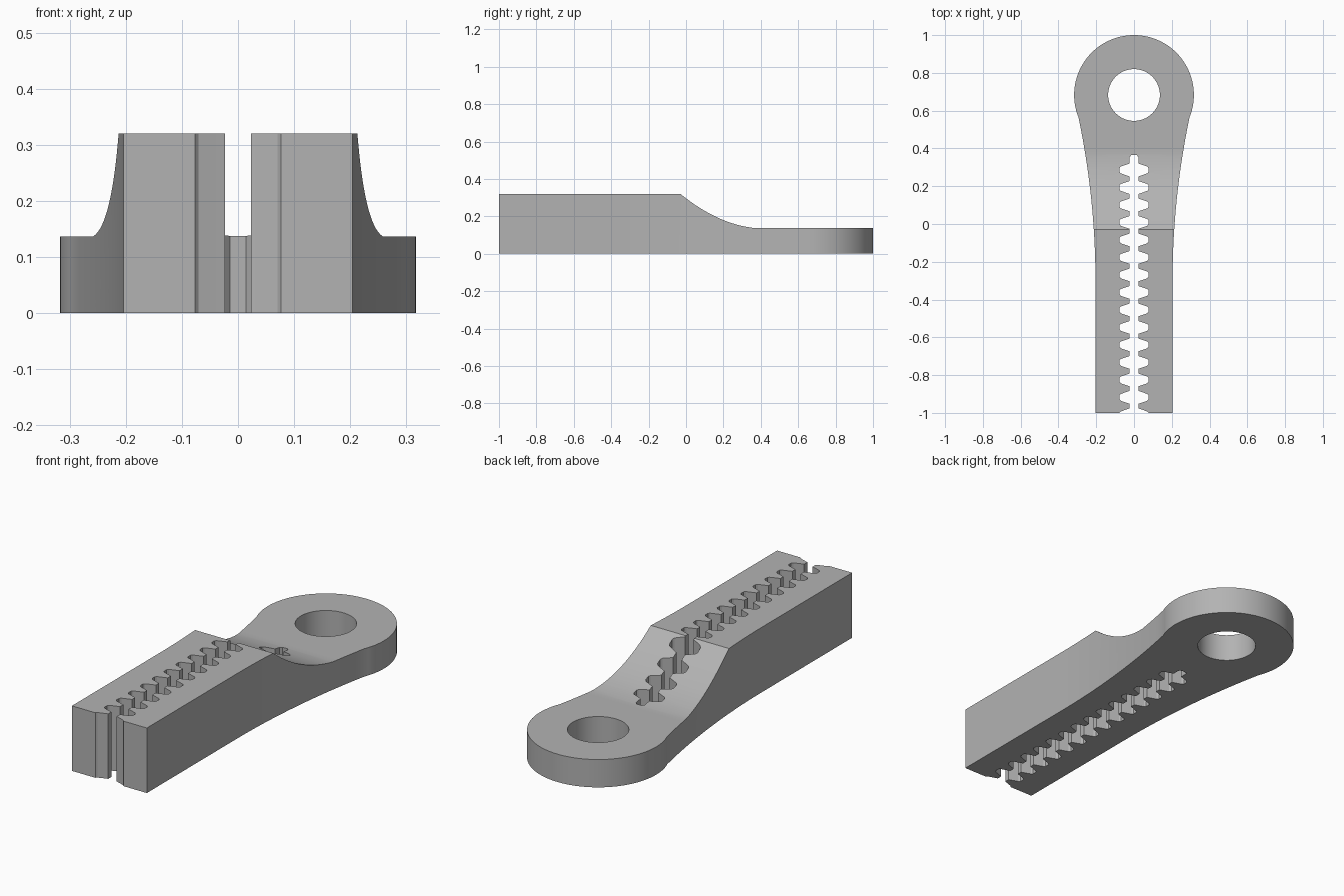
import bpy, bmesh
from math import pi, sin, cos, atan2, radians
from mathutils import Vector

cube = bpy.data.objects.get("Cube")
if cube:
    bpy.data.objects.remove(cube, do_unlink=True)

HEIGHT = 0.32
RING_Y, RING_R, HOLE_R = 0.683, 0.317, 0.137
PITCH, FIRST_NOTCH = 0.0926, 0.286

grey = bpy.data.materials.new("plain_grey")
grey.use_nodes = True
colour = (0.45, 0.45, 0.45, 1)
grey.diffuse_color = colour
grey.node_tree.nodes["Principled BSDF"].inputs["Base Color"].default_value = colour


def prism(name, points, direction):
    """Extrude a closed outline of 3D points along a direction."""
    bm = bmesh.new()
    face = bm.faces.new([bm.verts.new(p) for p in points])
    new = bmesh.ops.extrude_face_region(bm, geom=[face])["geom"]
    bmesh.ops.translate(bm, vec=Vector(direction),
                        verts=[v for v in new if isinstance(v, bmesh.types.BMVert)])
    bmesh.ops.recalc_face_normals(bm, faces=bm.faces[:])
    mesh = bpy.data.meshes.new(name)
    bm.to_mesh(mesh)
    bm.free()
    mesh.materials.append(grey)
    obj = bpy.data.objects.new(name, mesh)
    bpy.context.scene.collection.objects.link(obj)
    return obj


def mirrored(right):
    """Close a half outline with its mirror image across x = 0."""
    return right + [(-x, y) for x, y in reversed(right)]


def cut(body, cutter):
    cutter.hide_render = True
    mod = body.modifiers.new(cutter.name, "BOOLEAN")
    mod.operation, mod.solver, mod.object = "DIFFERENCE", "EXACT", cutter
    bpy.context.view_layer.objects.active = body
    bpy.ops.object.modifier_apply(modifier=mod.name)
    bpy.data.objects.remove(cutter, do_unlink=True)


# Body outline: straight handle, flaring neck, round eye
side = [(0.204, -1.0)]
for i in range(17):
    y = -0.3 + 0.865 * i / 16
    side.append((0.204 + 0.12 * (y + 0.3) ** 2, y))
start = atan2(0.565 - RING_Y, 0.294)
for i in range(1, 32):
    a = start + (pi / 2 - start) * i / 32
    side.append((RING_R * cos(a), RING_Y + RING_R * sin(a)))
outline = side + [(0, RING_Y + RING_R)] + [(-x, y) for x, y in reversed(side)]
body = prism("toothed_eye_handle", [(x, y, 0) for x, y in outline], (0, 0, HEIGHT))

# Round hole through the eye
hole = [(HOLE_R * cos(2 * pi * i / 64), RING_Y + HOLE_R * sin(2 * pi * i / 64), -0.1)
        for i in range(64)]
cut(body, prism("eye_hole_cutter", hole, (0, 0, 0.6)))

# Rack slot: fifteen facing notches, open at the front
notch = [(0.023, -0.034), (0.05, -0.025), (0.07, -0.018), (0.077, -0.01),
         (0.077, 0.01), (0.07, 0.018), (0.05, 0.025), (0.023, 0.034)]
slot = [(0.023, -1.1)]
for n in range(14, -1, -1):
    slot += [(x, FIRST_NOTCH - n * PITCH + dy) for x, dy in notch]
slot += [(0.023, 0.355), (0.014, 0.365)]
cut(body, prism("rack_slot_cutter", [(x, y, -0.1) for x, y in mirrored(slot)], (0, 0, 0.6)))

# Concave step down from the handle to the thin eye
step = [(1.2, 0.137)]
for i in range(17):
    t = 0.4 * i / 16
    step.append((0.37 - t, 0.137 + 0.1 * t + 0.894 * t * t))
step += [(-0.03, 0.5), (1.2, 0.5)]
cut(body, prism("step_cutter", [(-0.5, y, z) for y, z in step], (1, 0, 0)))

# Smooth the curved walls, keep real edges sharp
bpy.ops.object.select_all(action="DESELECT")
body.select_set(True)
bpy.context.view_layer.objects.active = body
bpy.ops.object.shade_smooth_by_angle(angle=radians(25))
